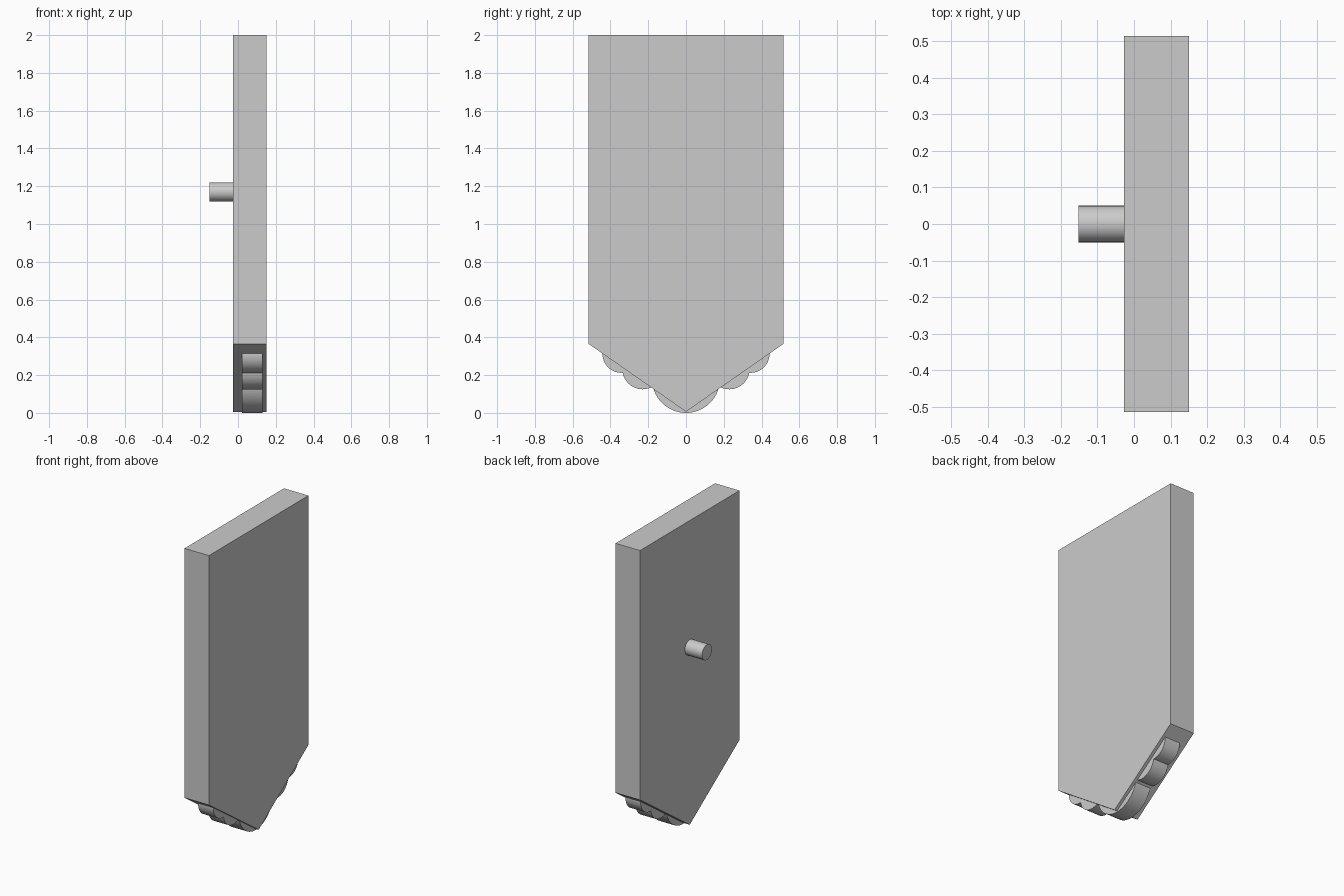
import bpy, bmesh, math

if "Cube" in bpy.data.objects:
    bpy.data.objects.remove(bpy.data.objects["Cube"])


def extrude_x(name, profile, x0, x1):
    """Solid from a (y, z) outline extruded along x."""
    bm = bmesh.new()
    face = bm.faces.new([bm.verts.new((x0, y, z)) for y, z in profile])
    ext = bmesh.ops.extrude_face_region(bm, geom=[face])
    verts = [v for v in ext["geom"] if isinstance(v, bmesh.types.BMVert)]
    bmesh.ops.translate(bm, verts=verts, vec=(x1 - x0, 0, 0))
    bmesh.ops.recalc_face_normals(bm, faces=bm.faces)
    mesh = bpy.data.meshes.new(name)
    bm.to_mesh(mesh)
    bm.free()
    obj = bpy.data.objects.new(name, mesh)
    bpy.context.collection.objects.link(obj)
    return obj


def disc(name, y, z, r, x0, x1, n=48):
    bpy.ops.mesh.primitive_cylinder_add(
        vertices=n, radius=r, depth=x1 - x0,
        location=((x0 + x1) / 2, y, z), rotation=(0, math.pi / 2, 0))
    obj = bpy.context.object
    obj.name = name
    bpy.ops.object.shade_smooth_by_angle(angle=math.radians(35))
    return obj


# Flat panel with pointed lower end
extrude_x("panel", [(-0.515, 2), (-0.515, 0.365), (0, 0.006),
                    (0.515, 0.365), (0.515, 2)], -0.027, 0.15)

# Mounting peg on the back face
disc("peg", 0, 1.17, 0.05, -0.152, 0.0)

# Scalloped lobes along the pointed edges
disc("centre_lobe", 0, 0.18, 0.18, 0.02, 0.13, 64)
for side, label in ((-1, "left"), (1, "right")):
    disc(label + "_inner_lobe", side * 0.23, 0.232, 0.107, 0.02, 0.13)
    disc(label + "_outer_lobe", side * 0.342, 0.312, 0.1, 0.02, 0.13)
